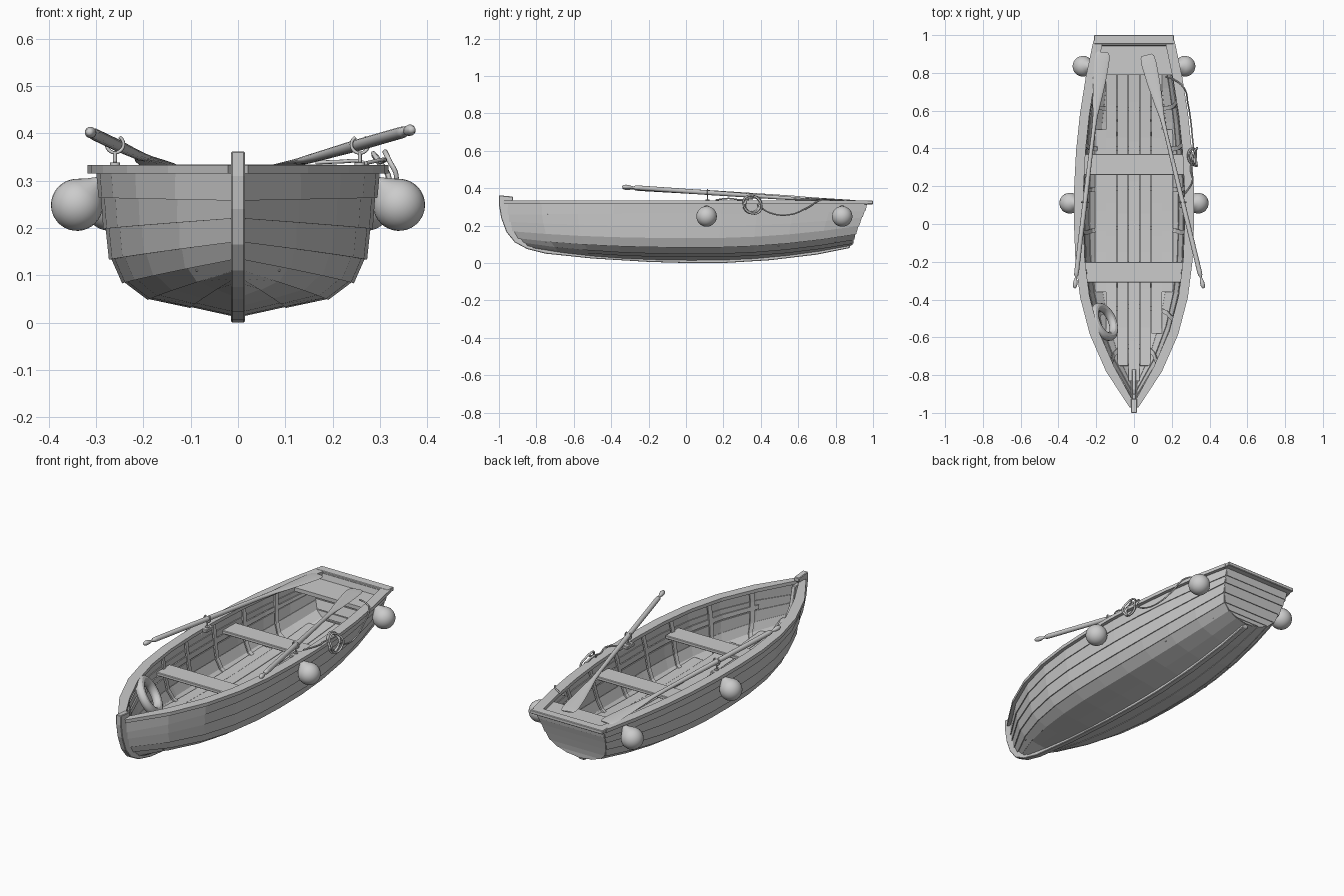
import bpy, bmesh, math, random
from mathutils import Vector, Matrix

if "Cube" in bpy.data.objects:
    bpy.data.objects.remove(bpy.data.objects["Cube"])

random.seed(4)

def make(name, verts, faces, smooth=False):
    me = bpy.data.meshes.new(name)
    me.from_pydata([tuple(v) for v in verts], [], faces)
    ob = bpy.data.objects.new(name, me)
    bpy.context.collection.objects.link(ob)
    if smooth:
        bpy.context.view_layer.objects.active = ob
        ob.select_set(True)
        bpy.ops.object.shade_smooth_by_angle(angle=math.radians(50))
        ob.select_set(False)
    return ob

def strips(name, pairs, thick, mirror=False):
    """Sheets between pairs of point rows, thickened behind the face."""
    v, f = [], []
    for a, b in pairs:
        o, n = len(v), len(a)
        v += list(a) + list(b)
        f += [(o + i, o + i + 1, o + n + i + 1, o + n + i) for i in range(n - 1)]
    ob = make(name, v, f)
    m = ob.modifiers.new("thickness", 'SOLIDIFY')
    m.thickness, m.offset = thick, -1
    if mirror:
        ob.modifiers.new("mirror", 'MIRROR').use_mirror_merge = False
    return ob

def profile(name, pts, width, bevel=0.003):
    """Side (y, z) outline extruded across x, edges slightly eased."""
    n = len(pts)
    v = [(s * width / 2, y, z) for s in (-1, 1) for y, z in pts]
    f = [tuple(range(n))[::-1], tuple(range(n, 2 * n))]
    f += [(i, (i + 1) % n, n + (i + 1) % n, n + i) for i in range(n)]
    ob = make(name, v, f)
    m = ob.modifiers.new("bevel", 'BEVEL')
    m.width, m.segments = bevel, 1
    return ob

def box(name, half, y0, y1, z0, z1):
    return profile(name, [(y0, z0), (y1, z0), (y1, z1), (y0, z1)], 2 * half)

def lathe(name, rings, mat, n=16):
    """Rings of (distance, rx, ry) along local z."""
    v = [mat @ Vector((rx * math.cos(math.tau * i / n), ry * math.sin(math.tau * i / n), d))
         for d, rx, ry in rings for i in range(n)]
    f = [(r * n + i, r * n + (i + 1) % n, (r + 1) * n + (i + 1) % n, (r + 1) * n + i)
         for r in range(len(rings) - 1) for i in range(n)]
    f += [tuple(range(n))[::-1], tuple(range(len(v) - n, len(v)))]
    return make(name, v, f, True)

def tube(name, paths, r, cyclic=False):
    cu = bpy.data.curves.new(name, 'CURVE')
    cu.dimensions, cu.bevel_depth, cu.bevel_resolution, cu.resolution_u = '3D', r, 2, 6
    cu.use_fill_caps = True
    for pts in paths:
        s = cu.splines.new('BEZIER')
        s.bezier_points.add(len(pts) - 1)
        for b, p in zip(s.bezier_points, pts):
            b.co, b.handle_left_type, b.handle_right_type = p, 'AUTO', 'AUTO'
        s.use_cyclic_u = cyclic
    ob = bpy.data.objects.new(name, cu)
    bpy.context.collection.objects.link(ob)
    return ob

# strake lines: bow y, z | midship x, z | stern x, y, z
LINES = [(-.85, .085, .008, .015, .008, .885, .095), (-.865, .095, .10, .033, .07, .89, .105),
         (-.88, .112, .19, .05, .125, .895, .125), (-.905, .135, .24, .085, .16, .905, .155),
         (-.935, .172, .268, .135, .178, .922, .2), (-.952, .222, .28, .2, .188, .94, .245),
         (-.962, .26, .29, .266, .193, .955, .278), (-.965, .32, .30, .32, .197, .968, .32)]
MID, N = 0.55, 10
TS = [i / N for i in range(N + 1)]

def station(k, t):
    yb, zb, xm, zm, xs, ys, zs = LINES[k]
    y = yb + (ys - yb) * t
    if t < MID:
        u = 1 - t / MID
        return Vector((.006 + (xm - .006) * (1 - u ** 2.8), y, zm + (zb - zm) * u ** 2.5))
    s = ((t - MID) / (1 - MID)) ** 2
    return Vector((xm + (xs - xm) * s, y, zm + (zs - zm) * s))

def line(k, t):
    i = min(int(t * N + 1e-6), N - 1)
    return station(k, i / N).lerp(station(k, (i + 1) / N), t * N - i)

# lapped hull planks
planks = []
for k in range(7):
    off = Vector((.001, 0, -.002)) if k < 3 else Vector((.005, 0, -.002))
    planks.append(([line(k, t) + off for t in TS], [line(k + 1, t) for t in TS]))
strips("hull_planks", planks, .009, True)

# transom boards
boards = []
for k in range(7):
    a, b = line(k, 1), line(k + 1, 1)
    boards.append(([Vector((s * a.x, a.y + .005, a.z)) for s in (1, -1)],
                   [Vector((s * b.x, b.y + .001, b.z)) for s in (1, -1)]))
strips("transom", boards, .022)

# keel and stem in one curved timber
outer = [(-1, .362), (-1, .31), (-.988, .24), (-.96, .165), (-.915, .11), (-.85, .075), (-.75, .05),
         (-.5, .024), (-.2, .006), (0, 0), (.2, 0), (.45, .015), (.7, .045), (.875, .08)]
inner = [(.88, .10), (.7, .075), (.45, .045), (.2, .028), (0, .028), (-.2, .034), (-.5, .052),
         (-.74, .08), (-.83, .108), (-.88, .14), (-.915, .19), (-.935, .25), (-.94, .325), (-.925, .335), (-.925, .355)]
profile("keel_and_stem", outer + inner, .03)
profile("stem_apron", [(-.95, .32), (-.9, .32), (-.875, .22), (-.83, .16), (-.77, .13), (-.77, .09), (-.9, .12)], .022)

# gunwale rail and stern cap
out_row, in_row = [], []
for t in TS:
    p = line(7, t)
    d = line(7, min(t + .04, 1)) - line(7, max(t - .04, 0))
    nrm = Vector((d.y, -d.x, 0)).normalized()
    a, b = p + nrm * .018, p - nrm * .032
    out_row.append(Vector((a.x, a.y, .333)))
    in_row.append(Vector((max(b.x, 0), b.y, .333)))
strips("gunwale_rail", [(out_row, in_row)], .018, True)
box("stern_cap", .212, .952, 1.0, .314, .334)

# ribs and seat risers inside
ribs = []
for t in (.12, .24, .37, .48, .6, .72, .84):
    def inset(k, t):
        p = line(k, t)
        w = k / 7
        return Vector((max(p.x - .023 * min(1, w * 1.8), .002), p.y, min(p.z + .024 * (1 - w), .318)))
    ribs.append(([inset(k, t - .006) for k in range(8)], [inset(k, t + .006) for k in range(8)]))
strips("ribs", ribs, .008, True)
riser = [[line(5, t).lerp(line(6, t), f) - Vector((.012, 0, 0)) for t in TS[1:]] for f in (.2, .6)]
strips("seat_riser", [riser], .008, True)

# floorboards
floor = []
for c, y0, y1 in ((0, -.83, .86), (.06, -.75, .86), (.12, -.58, .8), (.178, -.36, .5)):
    for s in ((1, -1) if c else (1,)):
        ys = [y0 + (y1 - y0) * i / 8 for i in range(9)]
        floor.append([[Vector((s * c + e, y, .088 + .055 * y * y)) for y in ys] for e in (.0285, -.0285)])
strips("floorboards", floor, .01)

# seats
box("middle_seat", .275, .26, .37, .238, .256)
box("forward_seat", .262, -.31, -.2, .238, .256)
strips("stern_seat", [([Vector((.226, .79, .295)), Vector((.193, .955, .295))],
                       [Vector((-.226, .79, .295)), Vector((-.193, .955, .295))])], .02)

# oars with their rowlocks
OAR = [(0, .004, .004), (.003, .008, .008), (.015, .012, .012), (.028, .011, .011), (.042, .006, .006),
       (.05, .006, .006), (.056, .011, .011), (.07, .0125, .0125), (.4, .0125, .0125), (.66, .010, .010),
       (.73, .013, .009), (.8, .024, .006), (.88, .034, .005), (.96, .040, .0045), (.99, .037, .004), (1, .028, .003)]
for side, a, b in (("left", (-.314, -.34, .403), (-.165, .91, .332)), ("right", (.368, -.34, .408), (.068, .895, .322))):
    a, b = Vector(a), Vector(b)
    d = b - a
    z = d.normalized()
    x = z.cross(Vector((0, 0, 1))).normalized()
    mat = Matrix((x, z.cross(x), z)).transposed().to_4x4()
    mat.translation = a
    lathe(side + "_oar", [(t * d.length, rx, ry) for t, rx, ry in OAR], mat)
    c = a + d * ((.115 - a.y) / d.y)
    ring = [c + .018 * Vector((math.cos(q), 0, math.sin(q)))
            for q in [math.radians(120 + 300 * i / 10) for i in range(11)]]
    tube(side + "_rowlock", [ring], .0035)
    lathe(side + "_rowlock_post", [(.325, .011, .011), (.338, .011, .011), (.339, .004, .004),
                                   (c.z - .016, .004, .004)], Matrix.Translation((c.x, c.y, 0)), 10)
    s = 1 if c.x > 0 else -1
    pad = box(side + "_rowlock_pad", .02, c.y - .03, c.y + .03, .315, .333)
    pad.location.x = c.x + s * .003

# round fenders, pinched toward the hull
for n, (x, y) in enumerate(((.34, .11), (.27, .835))):
    for side, s in (("left", -1), ("right", 1)):
        rings = [(-.055 * math.cos(q), .055 * math.sin(q), .055 * math.sin(q))
                 for q in [math.radians(4 + 126 * i / 12) for i in range(13)]]
        rings += [(.056, .022, .022), (.072, .009, .009), (.078, .005, .005)]
        mat = Matrix.Translation((s * x, y, .249)) @ Matrix.Rotation(-s * .75, 4, 'Y')
        lathe(f"{side}_fender_{n + 1}", rings, mat, 24)

# life ring leaning on the side
bpy.ops.mesh.primitive_torus_add(major_radius=.084, minor_radius=.023, major_segments=32, minor_segments=12,
                                 location=(-.158, -.518, .238))
ring = bpy.context.object
ring.name = "life_ring"
ring.rotation_euler = Vector((.79, .36, .5)).to_track_quat('Z', 'Y').to_euler()
bpy.ops.object.shade_smooth_by_angle()

# mooring rope: coil over the rail and loose ends
coil = []
for i in range(6):
    c = Vector((.324 + random.uniform(-.012, .012), .355, .312))
    r, tilt = .045 + random.uniform(-.006, .006), random.uniform(-.35, .35)
    coil.append([c + Vector((r * (math.sin(q) * tilt * .6 - .6 * max(0, math.sin(q))),
                             r * math.cos(q + tilt), r * math.sin(q))) for q in [math.tau * j / 10 for j in range(10)]])
tube("rope_coil", coil, .005, True)
tube("rope_ends", [[(.165, .78, .338), (.21, .765, .34), (.265, .72, .338), (.285, .64, .29), (.300, .55, .258),
                    (.31, .45, .268), (.318, .38, .31)],
                   [(.315, .36, .345), (.3, .29, .338), (.31, .23, .345), (.27, .16, .337)]], .004)
